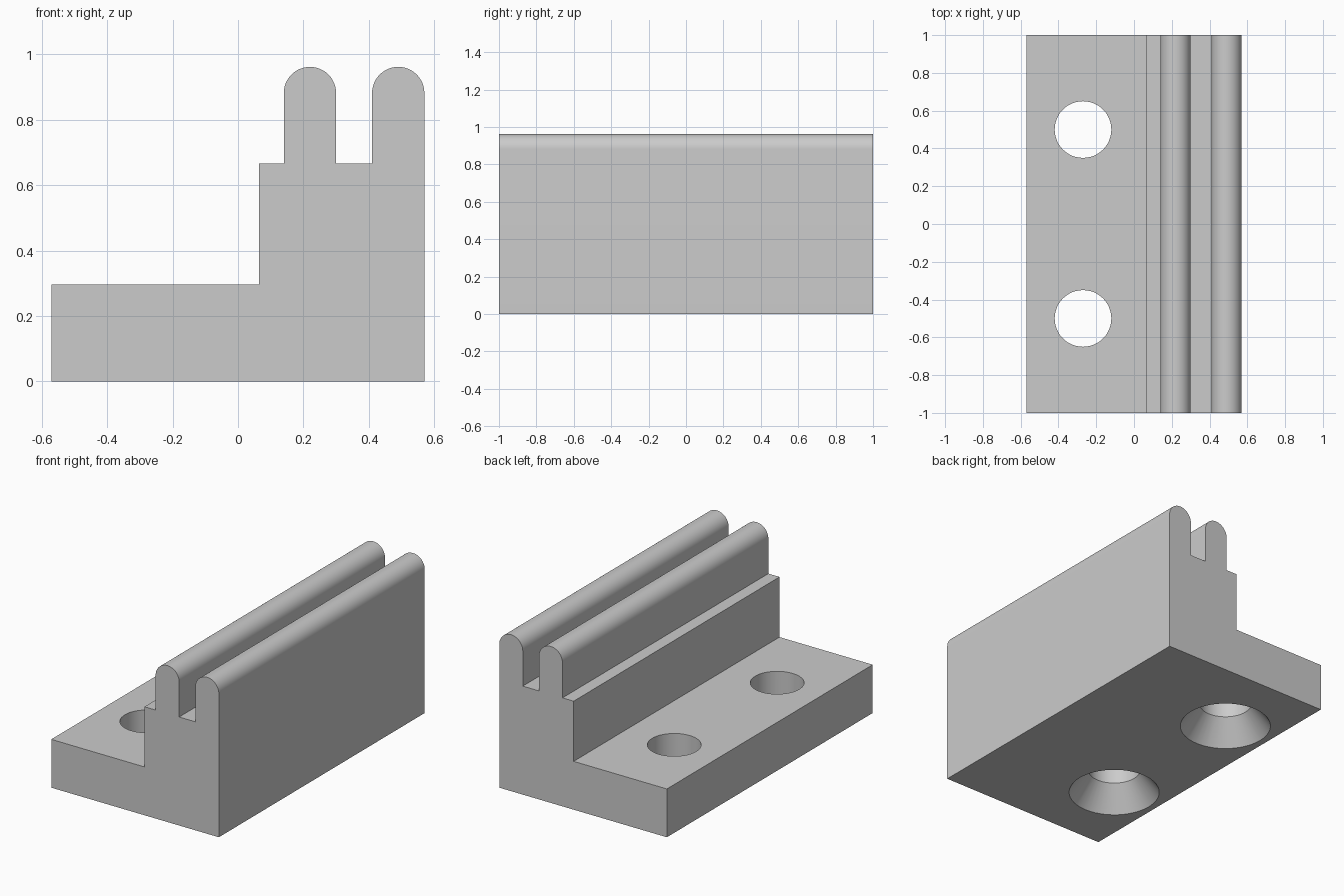
import bpy, bmesh
from math import pi, cos, sin

cube = bpy.data.objects.get("Cube")
if cube:
    bpy.data.objects.remove(cube, do_unlink=True)

HALF_X, HALF_Y = 0.57, 1.0
BASE_Z, SHELF_Z, TOP_Z = 0.297, 0.667, 0.962
FIN_R = 0.08

grey = bpy.data.materials.new("plain grey")
grey.use_nodes = True
colour = (0.6, 0.6, 0.6, 1)
grey.diffuse_color = colour
grey.node_tree.nodes["Principled BSDF"].inputs["Base Color"].default_value = colour


def make_object(name, bm):
    bmesh.ops.recalc_face_normals(bm, faces=bm.faces)
    mesh = bpy.data.meshes.new(name)
    bm.to_mesh(mesh)
    bm.free()
    mesh.materials.append(grey)
    obj = bpy.data.objects.new(name, mesh)
    bpy.context.collection.objects.link(obj)
    return obj


def fin(x, steps=24):
    """Round-topped fin outline, from its right foot to its left foot."""
    arc = [(x + FIN_R * cos(pi * i / steps), TOP_Z - FIN_R + FIN_R * sin(pi * i / steps))
           for i in range(steps + 1)]
    return [(x + FIN_R, SHELF_Z)] + arc + [(x - FIN_R, SHELF_Z)]


# Stepped bracket with two rounded rails, extruded along y
outline = [(-HALF_X, 0), (HALF_X, 0)]
outline += fin(HALF_X - FIN_R)[1:] + fin(0.22)
outline += [(0.064, SHELF_Z), (0.064, BASE_Z), (-HALF_X, BASE_Z)]
bm = bmesh.new()
face = bm.faces.new([bm.verts.new((x, -HALF_Y, z)) for x, z in outline])
grown = bmesh.ops.extrude_face_region(bm, geom=[face], use_keep_orig=True)
bmesh.ops.translate(bm, vec=(0, 2 * HALF_Y, 0),
                    verts=[v for v in grown["geom"] if isinstance(v, bmesh.types.BMVert)])
bracket = make_object("rail_bracket", bm)


# Screw holes, countersunk from below
def hole_cutter(y, sides=48):
    bm = bmesh.new()
    rings = []
    for r, z in [(0.298, -0.05), (0.15, 0.148), (0.15, 0.4)]:
        rings.append([bm.verts.new((-0.27 + r * cos(2 * pi * i / sides),
                                    y + r * sin(2 * pi * i / sides), z))
                      for i in range(sides)])
    for low, high in zip(rings, rings[1:]):
        for i in range(sides):
            j = (i + 1) % sides
            bm.faces.new((low[i], low[j], high[j], high[i]))
    bm.faces.new(rings[0])
    bm.faces.new(rings[-1])
    cutter = make_object("hole_cutter", bm)
    cutter.hide_render = True
    return cutter


bpy.context.view_layer.objects.active = bracket
for y in (-0.5, 0.5):
    cutter = hole_cutter(y)
    cut = bracket.modifiers.new("screw hole", "BOOLEAN")
    cut.operation, cut.solver, cut.object = "DIFFERENCE", "EXACT", cutter
    bpy.ops.object.modifier_apply(modifier=cut.name)
    bpy.data.objects.remove(cutter, do_unlink=True)

# Smooth the curves, keep the edges crisp
bpy.ops.object.select_all(action="DESELECT")
bracket.select_set(True)
bpy.ops.object.shade_smooth_by_angle(angle=pi / 6)
